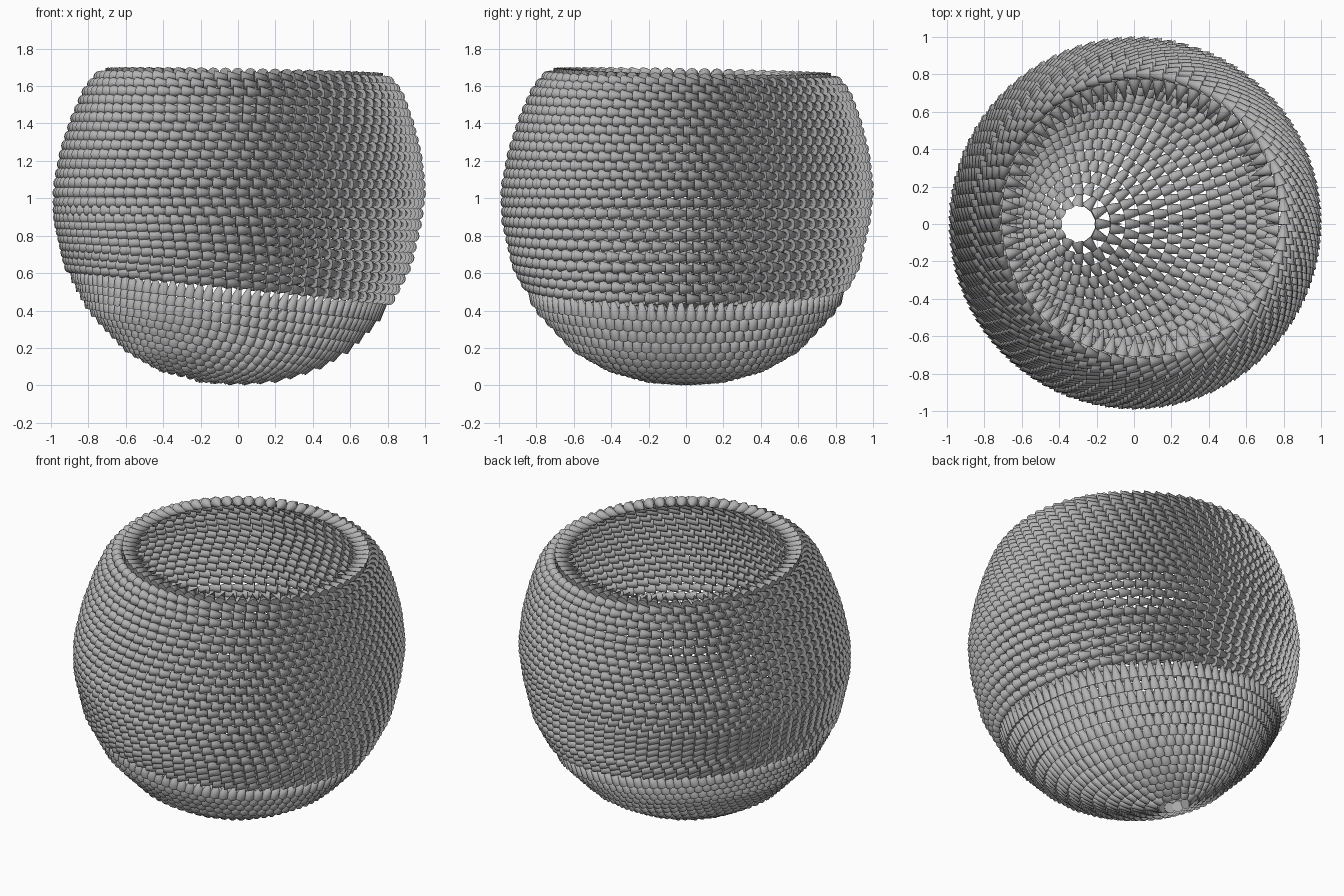
import bpy, bmesh, math
from mathutils import Vector, Matrix

if "Cube" in bpy.data.objects:
    bpy.data.objects.remove(bpy.data.objects["Cube"])

# Bowl profile: radius and height from the bottom centre up to the rim
PROFILE = [(0, .03), (.2, .045), (.4, .10), (.58, .2), (.78, .41), (.9, .64),
           (.955, .88), (.967, 1.05), (.935, 1.25), (.885, 1.42), (.825, 1.57),
           (.77, 1.635), (.70, 1.665), (.63, 1.67)]
ARC = [0]
for a, b in zip(PROFILE, PROFILE[1:]):
    ARC.append(ARC[-1] + math.dist(a, b))
TOTAL = ARC[-1]

CONE_R, CONE_L, SIDES = .034, .12, 12
BLEND = 1.5           # arc length where the rings become centred
HOLE_X = -.33         # off-centre drain hole


def surface(s, ang):
    """Point on the bowl: s is the distance from the hole, ang the turn about it."""
    shift = HOLE_X * max(0, 1 - s / BLEND)
    px, py = shift + s * math.cos(ang), s * math.sin(ang)
    d, turn = min(math.hypot(px, py), TOTAL), math.atan2(py, px)
    i = max(k for k in range(len(ARC) - 1) if ARC[k] <= d)
    f = (d - ARC[i]) / (ARC[i + 1] - ARC[i])
    r = PROFILE[i][0] * (1 - f) + PROFILE[i + 1][0] * f
    z = PROFILE[i][1] * (1 - f) + PROFILE[i + 1][1] * f
    x, y = r * math.cos(turn), r * math.sin(turn)
    lean = max(0, z - .9) / .8          # the mouth leans a little
    return Vector((x + .035 * lean, y + .035 * lean, z - .02 * (x + y) * lean))


def add_cone(bm, base, tip):
    axis = tip - base
    rot = axis.to_track_quat('Z', 'Y').to_matrix().to_4x4()
    bmesh.ops.create_cone(bm, cap_ends=True, segments=SIDES, radius1=CONE_R, radius2=0,
                          depth=axis.length,
                          matrix=Matrix.Translation((base + tip) / 2) @ rot)


def ring_length(s):
    pts = [surface(s, math.tau * k / 48) for k in range(49)]
    return sum((q - p).length for p, q in zip(pts, pts[1:]))


def make_part(name, rows, radial, pitch):
    """Rows of cones, pointing either away from the hole or around the bowl."""
    bm = bmesh.new()
    for j, s in enumerate(rows):
        length = ring_length(s)
        n = max(6, round(length / pitch))
        for k in range(n):
            ang = math.tau * (k + .5 * (j % 2)) / n
            base = surface(s, ang)
            if radial:
                tip = surface(min(s + CONE_L, TOTAL), ang)
            else:
                tip = surface(s, ang + math.tau * CONE_L / length)
            add_cone(bm, base, tip)
    mesh = bpy.data.meshes.new(name)
    bm.to_mesh(mesh)
    bm.free()
    mesh.materials.append(grey)
    ob = bpy.data.objects.new(name, mesh)
    bpy.context.collection.objects.link(ob)
    bpy.context.view_layer.objects.active = ob
    ob.select_set(True)
    bpy.ops.object.shade_smooth_by_angle(angle=math.radians(40))
    ob.select_set(False)


def steps(a, b, pitch):
    n = round((b - a) / pitch)
    return [a + (b - a) * k / n for k in range(n)]


grey = bpy.data.materials.new("grey")
grey.diffuse_color = (.45, .45, .45, 1)
grey.use_nodes = True
grey.node_tree.nodes["Principled BSDF"].inputs["Base Color"].default_value = grey.diffuse_color

# Bottom: cones fan out from the hole and climb the wall
make_part("bowl_bottom", steps(.10, 1.02, .068), True, .05)
# Wall: cones chase each other around the bowl
make_part("bowl_wall", steps(1.06, TOTAL - .10, .05), False, .07)
# Rim: cones point in over the mouth
make_part("bowl_rim", [TOTAL - .11], True, .066)
